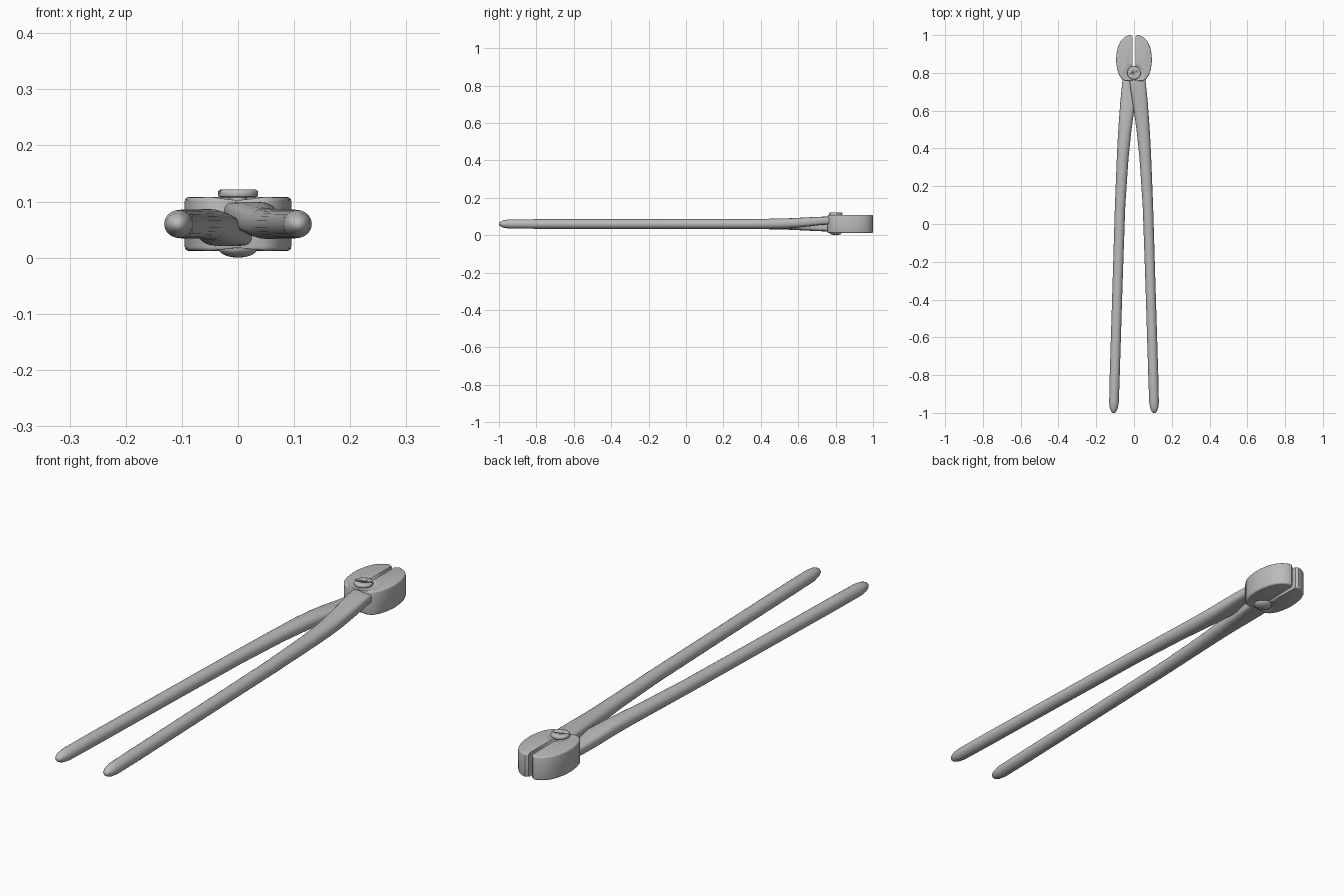
import bpy, bmesh, math
from mathutils import Matrix, Vector

if "Cube" in bpy.data.objects:
    bpy.data.objects.remove(bpy.data.objects["Cube"])

steel = bpy.data.materials.new("grey steel")
steel.diffuse_color = (0.5, 0.5, 0.5, 1)
steel.use_nodes = True
steel.node_tree.nodes["Principled BSDF"].inputs["Base Color"].default_value = steel.diffuse_color
ZC = 0.06  # mid-height of the tool


def make(name, bm, angle=40):
    bmesh.ops.recalc_face_normals(bm, faces=bm.faces)
    me = bpy.data.meshes.new(name)
    bm.to_mesh(me)
    bm.free()
    me.materials.append(steel)
    ob = bpy.data.objects.new(name, me)
    bpy.context.collection.objects.link(ob)
    bpy.context.view_layer.objects.active = ob
    ob.select_set(True)
    bpy.ops.object.shade_smooth_by_angle(angle=math.radians(angle))
    ob.select_set(False)
    return ob


def cut(ob, cutter):
    m = ob.modifiers.new("cut", 'BOOLEAN')
    m.operation, m.object, m.solver = 'DIFFERENCE', cutter, 'EXACT'
    cutter.hide_render = True
    cutter.hide_viewport = True


# handles: lofted superellipse sections (y, x, z, half width, half height, exponent)
sections = [(-0.999, .107, ZC, .006, .006, 2), (-0.992, .107, ZC, .014, .013, 2),
            (-0.975, .107, ZC, .021, .020, 2), (-0.945, .106, ZC, .0255, .0245, 2),
            (-0.80, .102, ZC, .0265, .0255, 2), (-0.3, .0865, ZC, .0265, .0255, 2),
            (0.1, .0735, ZC, .0275, .0260, 2), (0.35, .0600, ZC, .0310, .0270, 2),
            (0.48, .0500, .061, .0345, .0275, 2.2), (0.56, .0420, .064, .0370, .0270, 2.5),
            (0.64, .0330, .070, .0400, .0250, 3), (0.71, .0240, .076, .0420, .0225, 3.5),
            (0.77, .0170, .079, .0430, .0205, 4), (0.80, .0140, .079, .0400, .0190, 4)]
N = 24


def handle(name, side):
    bm = bmesh.new()
    rings = []
    for y, x, z, rx, rz, e in sections:
        ring = []
        for i in range(N):
            a = 2 * math.pi * i / N
            c, s = math.cos(a), math.sin(a)
            px = x + rx * math.copysign(abs(c) ** (2 / e), c)
            pz = z - ZC + rz * math.copysign(abs(s) ** (2 / e), s)
            ring.append(bm.verts.new((side * px, y, ZC + side * pz)))
        rings.append(ring)
    for a, b in zip(rings, rings[1:]):
        for i in range(N):
            j = (i + 1) % N
            bm.faces.new((a[i], a[j], b[j], b[i]))
    bm.faces.new(rings[0])
    bm.faces.new(rings[-1])
    bm.verts.ensure_lookup_table()
    for v in rings[0]:
        v.co.y = -1
    make(name, bm, 60)


handle("right_handle", 1)
handle("left_handle", -1)

# shallow round dip around the pivot, above and below the jaws
bm = bmesh.new()
for s in (1, -1):
    bmesh.ops.create_uvsphere(bm, u_segments=64, v_segments=48, radius=0.2,
                              matrix=Matrix.Translation((0, 0.795, ZC + s * (0.048 + 0.192))))
dip = make("dip_cutter", bm)

# jaws: half outline extruded, edges rounded
outline = [(0, .762), (.022, .757), (.045, .757), (.064, .766), (.080, .790), (.090, .822),
           (.095, .862), (.093, .900), (.085, .938), (.071, .968), (.052, .988),
           (.032, .998), (.018, 1.0), (.008, .992), (.007, .84), (.007, .82), (0, .82)]


def jaw(name, side):
    bm = bmesh.new()
    f = bm.faces.new([bm.verts.new((side * x, y, 0.012)) for x, y in outline])
    r = bmesh.ops.extrude_face_region(bm, geom=[f])
    bmesh.ops.translate(bm, vec=(0, 0, 0.096),
                        verts=[g for g in r["geom"] if isinstance(g, bmesh.types.BMVert)])
    rim = [e for e in bm.edges if abs(e.verts[0].co.z - e.verts[1].co.z) < 1e-4
           and max(abs(v.co.x) for v in e.verts) > 0.009]
    bmesh.ops.bevel(bm, geom=rim, offset=0.007, segments=3, profile=0.5, affect='EDGES',
                    clamp_overlap=True)
    cut(make(name, bm, 35), dip)


jaw("right_jaw", 1)
jaw("left_jaw", -1)


# pivot screw: turned profile pieces
def turned(name, profile, y=0.8):
    bm = bmesh.new()
    vs = [bm.verts.new((r, y, z)) for r, z in profile]
    es = [bm.edges.new(p) for p in zip(vs, vs[1:])]
    bmesh.ops.spin(bm, geom=vs + es, cent=(0, y, 0), axis=(0, 0, 1), angle=2 * math.pi, steps=40)
    bmesh.ops.remove_doubles(bm, verts=bm.verts, dist=1e-5)
    return make(name, bm)


head = turned("screw_head", [(0, .107), (.031, .107), (.035, .109), (.036, .112), (.036, .116),
                             (.035, .119), (.031, .1215), (0, .1215)])
turned("screw_shaft", [(0, .012), (.016, .012), (.016, .108), (0, .108)])
turned("rivet_dome", [(0, 0), (.012, .001), (.023, .004), (.031, .009), (.035, .014),
                      (.035, .020), (0, .020)])

# screwdriver slot
bm = bmesh.new()
bmesh.ops.create_cube(bm, size=1, matrix=Matrix.Translation((0, 0.8, 0.121))
                      @ Matrix.Rotation(math.radians(20), 4, 'Z')
                      @ Matrix.Diagonal((0.1, 0.007, 0.012, 1)))
cut(head, make("slot_cutter", bm))
